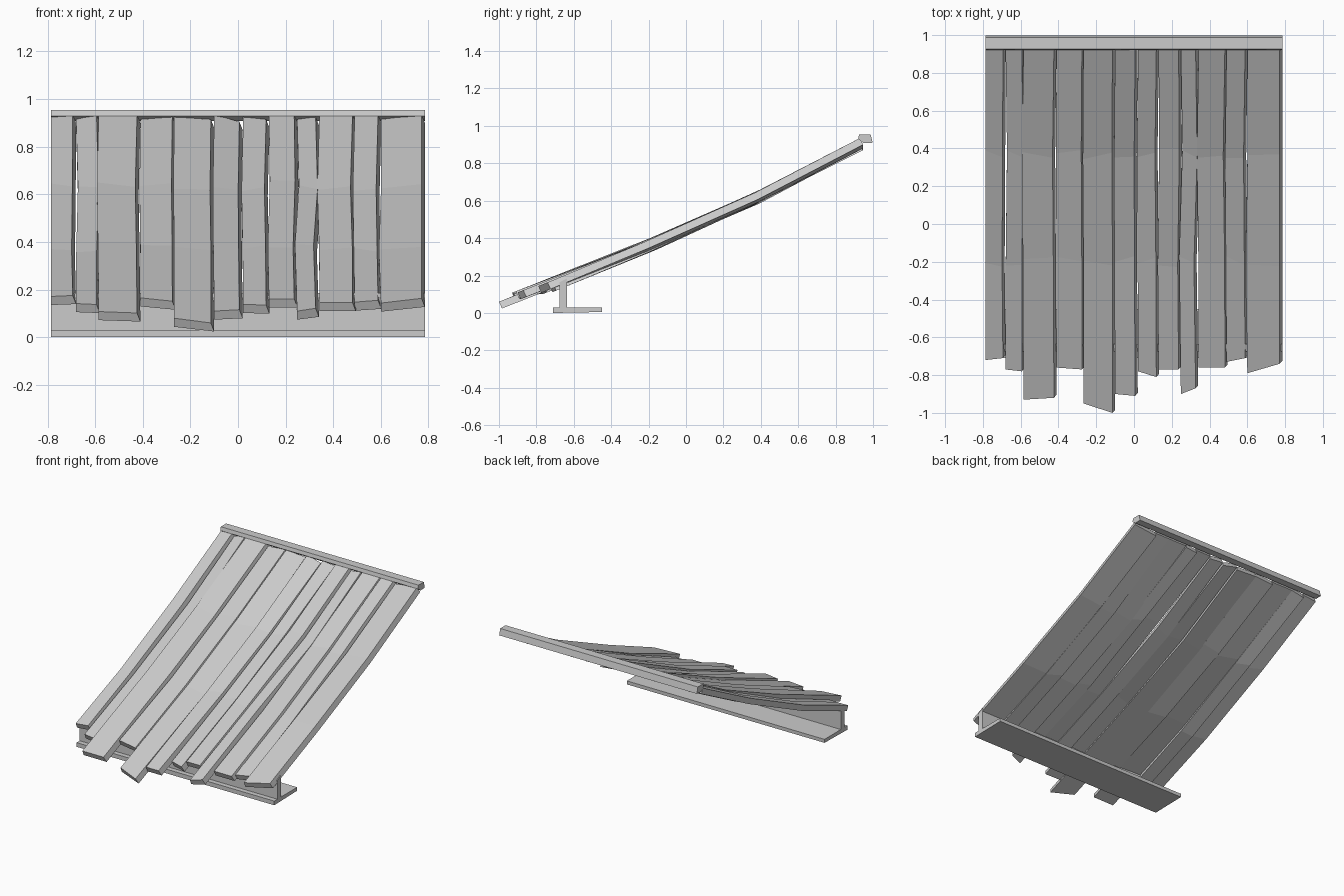
import bpy, random
from mathutils import Vector

random.seed(4)
cube = bpy.data.objects.get("Cube")
if cube:
    bpy.data.objects.remove(cube)

grey = bpy.data.materials.new("weathered_grey")
grey.use_nodes = True
colour = (0.6, 0.6, 0.6, 1)
grey.diffuse_color = colour
grey.node_tree.nodes["Principled BSDF"].inputs["Base Color"].default_value = colour


def loft(name, rings):
    """Skin matching closed rings of points and cap both ends."""
    n = len(rings[0])
    faces = [tuple(reversed(range(n)))]
    last = (len(rings) - 1) * n
    faces.append(tuple(range(last, last + n)))
    for r in range(len(rings) - 1):
        for i in range(n):
            a, b = r * n + i, r * n + (i + 1) % n
            faces.append((a, b, b + n, a + n))
    mesh = bpy.data.meshes.new(name)
    mesh.from_pydata([p for ring in rings for p in ring], [], faces)
    mesh.materials.append(grey)
    obj = bpy.data.objects.new(name, mesh)
    bpy.context.collection.objects.link(obj)
    return obj


def extrude_x(name, profile, half=0.785):
    return loft(name, [[(x, y, z) for y, z in profile] for x in (-half, half)])


# Sagging slope the planks follow
SLOPE = [(-1, 0.06), (-0.2, 0.378), (0.37, 0.63), (0.93, 0.925)]


def slope_height(y):
    for (y0, z0), (y1, z1) in zip(SLOPE, SLOPE[1:]):
        if y <= y1:
            break
    return z0 + (z1 - z0) * (y - y0) / (y1 - y0)


def plank(name, left, right, end_left, end_right, low, high):
    """low / high: (left, right) height shifts at the eave and the ridge."""
    down = Vector((0, 0.016, -0.036))
    rings = []
    for k in range(4):
        t = k / 3
        middle = k in (1, 2)
        shift = random.uniform(-0.009, 0.009) if middle else 0
        corners = []
        for side, (x, end) in enumerate(((left, end_left), (right - 0.014, end_right))):
            y = SLOPE[k][0] if k else end
            dz = low[side] * (1 - t) + high[side] * t
            if middle:
                dz += random.uniform(-0.007, 0.007)
                y += random.uniform(-0.03, 0.03)
            if -0.78 < x < 0.75:
                x += shift
            corners.append(Vector((x, y, slope_height(y) + dz)))
        a, b = corners
        rings.append([a, a + down, b + down + Vector((0.014, 0, 0)), b])
    return loft(name, rings)


# Roof planks: left, right, eave ends, eave shifts, ridge shifts
planks = [
    (-0.785, -0.68, -0.72, -0.71, (0, 0), (0, 0.01)),
    (-0.68, -0.58, -0.77, -0.78, (-0.01, -0.01), (-0.01, 0.01)),
    (-0.585, -0.41, -0.93, -0.92, (0.02, 0.01), (0.01, 0.01)),
    (-0.41, -0.262, -0.76, -0.77, (0.01, 0), (-0.01, 0)),
    (-0.268, -0.1, -0.95, -1, (0, 0), (0, -0.01)),
    (-0.1, 0.02, -0.9, -0.91, (0.01, 0.02), (0.01, -0.02)),
    (0.022, 0.132, -0.78, -0.81, (-0.01, 0), (0, -0.01)),
    (0.13, 0.25, -0.77, -0.77, (0.01, 0.01), (0.01, 0.01)),
    (0.248, 0.34, -0.9, -0.87, (0.01, 0.01), (-0.01, 0)),
    (0.342, 0.495, -0.76, -0.76, (-0.01, -0.01), (0.01, 0.01)),
    (0.49, 0.602, -0.73, -0.71, (-0.02, -0.02), (0.01, 0.01)),
    (0.6, 0.785, -0.79, -0.74, (0, 0), (-0.01, 0.01)),
]
for i, data in enumerate(planks):
    plank(f"roof_plank_{i + 1}", *data)

# Ridge beam along the top
extrude_x("ridge_beam", [(0.92, 0.93), (0.95, 0.908), (0.998, 0.91),
                         (0.987, 0.955), (0.926, 0.955)])

# Upright board and foot board under the eave
extrude_x("eave_upright", [(-0.675, 0.02), (-0.635, 0.02),
                           (-0.635, 0.185), (-0.675, 0.165)])
extrude_x("eave_foot", [(-0.71, 0), (-0.45, 0.005), (-0.45, 0.03), (-0.71, 0.03)])
